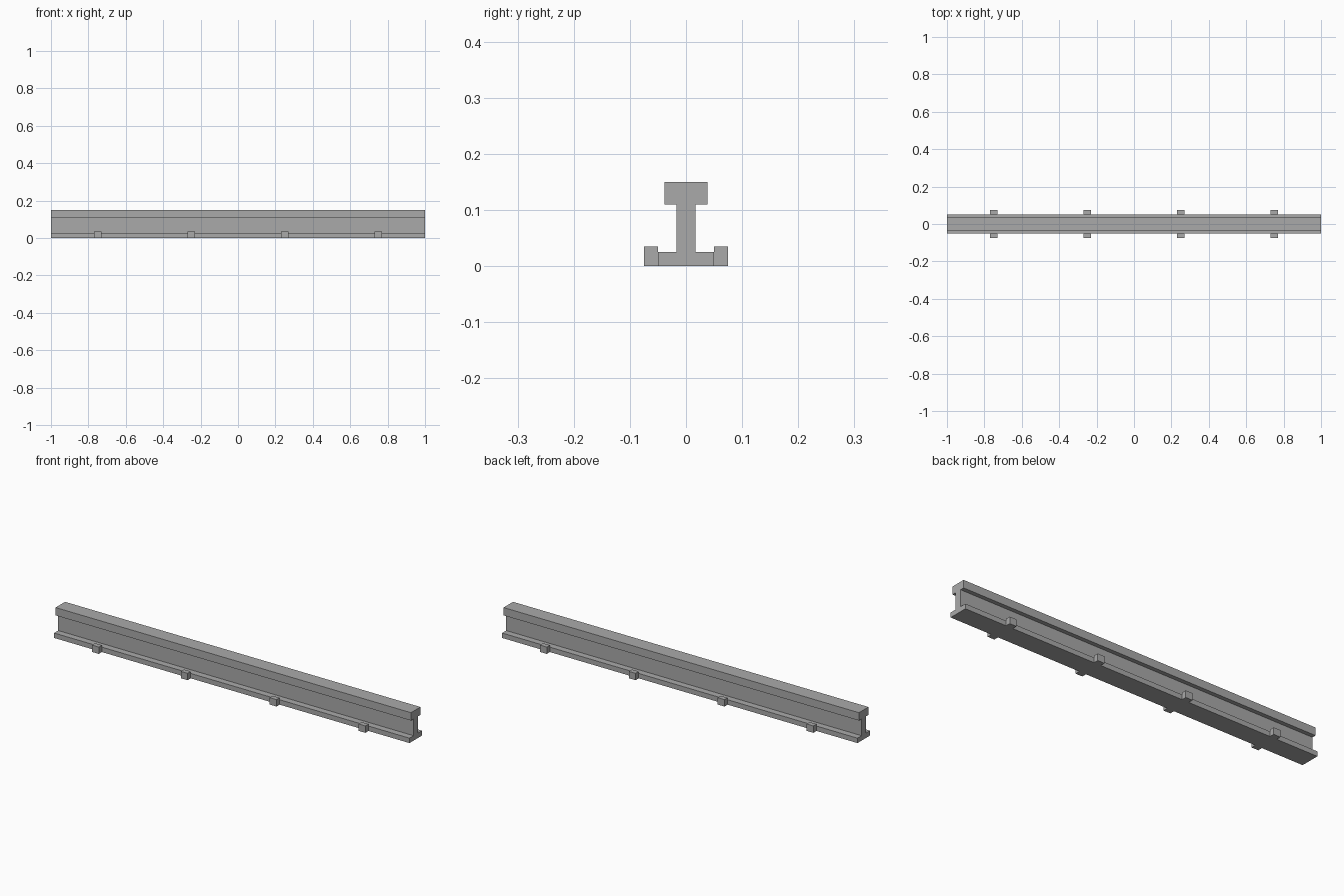
import bpy
import bmesh

cube = bpy.data.objects.get("Cube")
if cube:
    bpy.data.objects.remove(cube, do_unlink=True)

steel = bpy.data.materials.new("grey_steel")
steel.use_nodes = True
GREY = (0.4, 0.4, 0.4, 1)
steel.diffuse_color = GREY
steel.node_tree.nodes["Principled BSDF"].inputs["Base Color"].default_value = GREY


def extrude_along_x(name, profile, x_min, x_max):
    """Solid made by sweeping a closed (y, z) profile along x."""
    bm = bmesh.new()
    face = bm.faces.new([bm.verts.new((x_min, y, z)) for y, z in profile])
    swept = bmesh.ops.extrude_face_region(bm, geom=[face], use_keep_orig=True)
    moved = [v for v in swept["geom"] if isinstance(v, bmesh.types.BMVert)]
    bmesh.ops.translate(bm, verts=moved, vec=(x_max - x_min, 0, 0))
    bmesh.ops.recalc_face_normals(bm, faces=bm.faces)
    mesh = bpy.data.meshes.new(name)
    bm.to_mesh(mesh)
    bm.free()
    mesh.materials.append(steel)
    obj = bpy.data.objects.new(name, mesh)
    bpy.context.collection.objects.link(obj)
    return obj


# Rail: wide foot, thin web and thick head, mirrored across y
FOOT, WEB, HEAD = 0.05, 0.017, 0.038
half = [(FOOT, 0), (FOOT, 0.025), (WEB, 0.025),
        (WEB, 0.11), (HEAD, 0.11), (HEAD, 0.15)]
profile = half + [(-y, z) for y, z in reversed(half)]
extrude_along_x("rail", profile, -1, 1)

# Clips: small blocks against both edges of the foot
CLIP_OUT, CLIP_TOP, CLIP_HALF = 0.075, 0.035, 0.019
for side, label in ((-1, "front"), (1, "back")):
    inner, outer = side * FOOT, side * CLIP_OUT
    block = [(inner, 0), (outer, 0), (outer, CLIP_TOP), (inner, CLIP_TOP)]
    for i in range(4):
        x = -0.75 + 0.5 * i
        extrude_along_x(f"{label}_clip_{i + 1}", block, x - CLIP_HALF, x + CLIP_HALF)
